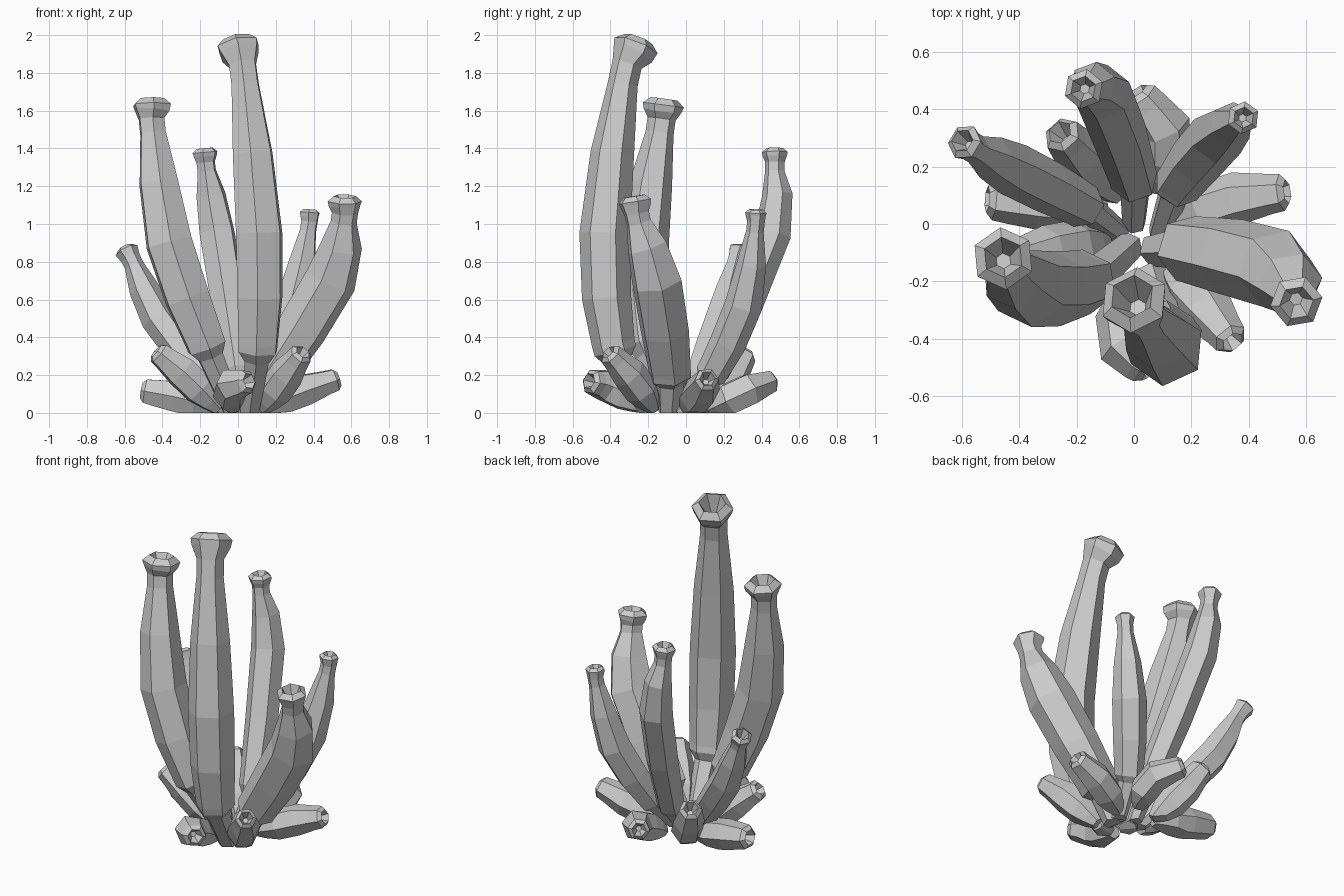
import bpy
import bmesh
import math
from mathutils import Vector

cube = bpy.data.objects.get("Cube")
if cube:
    bpy.data.objects.remove(cube, do_unlink=True)

stone = bpy.data.materials.new("pale grey stone")
stone.use_nodes = True
stone.diffuse_color = (0.6, 0.6, 0.6, 1)
stone.node_tree.nodes["Principled BSDF"].inputs["Base Color"].default_value = stone.diffuse_color

SIDES = 6


def sample(points, t):
    """Smooth curve through the points; point i sits at parameter i."""
    last = len(points) - 1
    i = min(int(t), last - 1)
    f = t - i
    p1, p2 = points[i], points[i + 1]
    p0 = points[i - 1] if i > 0 else p1 * 2 - p2
    p3 = points[i + 2] if i + 2 <= last else p2 * 2 - p1
    a, b = (p2 - p0) / 2, (p3 - p1) / 2
    return (p1 * (2 * f**3 - 3 * f**2 + 1) + a * (f**3 - 2 * f**2 + f)
            + p2 * (3 * f**2 - 2 * f**3) + b * (f**3 - f**2))


def build_tube(name, path, profile, mouth):
    """Hexagonal tube: profile rings are (parameter, radius), mouth is its rim radius."""
    points = [Vector(p) for p in path]
    last = len(points) - 1
    # Corners point sideways, so a flat side faces up along the lean
    axis = (points[-1] - points[0]).cross(Vector((0, 0, 1))).normalized()
    bm = bmesh.new()

    def ring(centre, tangent, radius):
        u = (axis - tangent * axis.dot(tangent)).normalized()
        v = tangent.cross(u)
        angles = [math.tau * k / SIDES for k in range(SIDES)]
        return [bm.verts.new(centre + (u * math.cos(a) + v * math.sin(a)) * radius)
                for a in angles]

    rings = []
    for t, radius in profile:
        before, after = sample(points, max(t - 0.1, 0)), sample(points, min(t + 0.1, last))
        tangent = (after - before).normalized()
        rings.append(ring(sample(points, t), tangent, radius))

    # Bevelled lip and funnel mouth
    tip = points[-1]
    for lift, scale in ((0.3, 0.65), (-0.6, 0.25)):
        rings.append(ring(tip + tangent * mouth * lift, tangent, mouth * scale))

    for low, high in zip(rings, rings[1:]):
        for k in range(SIDES):
            n = (k + 1) % SIDES
            bm.faces.new((low[k], low[n], high[n], high[k]))
    bm.faces.new(rings[0][::-1])
    bm.faces.new(rings[-1])

    # Flat underside on the ground
    geometry = bm.verts[:] + bm.edges[:] + bm.faces[:]
    bmesh.ops.bisect_plane(bm, geom=geometry, plane_co=(0, 0, 0),
                           plane_no=(0, 0, -1), clear_outer=True)
    bmesh.ops.holes_fill(bm, edges=[e for e in bm.edges if e.is_boundary], sides=0)
    bmesh.ops.recalc_face_normals(bm, faces=bm.faces)

    mesh = bpy.data.meshes.new(name)
    bm.to_mesh(mesh)
    bm.free()
    mesh.materials.append(stone)
    bpy.context.collection.objects.link(bpy.data.objects.new(name, mesh))


def tall_tube(name, belly, throat, mouth, *path):
    """Path runs base, collar, belly, throat, tip."""
    profile = [(0, belly * 0.42), (0.88, belly * 0.55), (1, belly * 0.84),
               (1.08, belly * 0.85), (1.5, belly * 0.97), (2, belly),
               (2.5, (belly + throat) * 0.54), (3, throat), (3.3, throat),
               (3.75, mouth * 0.93), (4, mouth)]
    build_tube(name, path, profile, mouth)


def stub_tube(name, mouth, *path):
    """Path runs base, middle, tip."""
    belly = 0.092
    profile = [(0, belly * 0.4), (0.25, belly * 0.7), (0.6, belly),
               (1.2, belly), (1.75, mouth * 1.1), (2, mouth)]
    build_tube(name, path, profile, mouth)


# Tall flared tubes
tall_tube("tallest_front_tube", 0.135, 0.08, 0.122, (0.06, -0.18, 0), (0.105, -0.375, 0.33),
          (0.112, -0.43, 0.95), (0.038, -0.335, 1.74), (0, -0.265, 1.945))
tall_tube("tall_right_tube", 0.135, 0.075, 0.11, (-0.02, -0.08, 0), (-0.165, -0.2, 0.35),
          (-0.365, -0.225, 0.9), (-0.45, -0.14, 1.48), (-0.455, -0.12, 1.63))
tall_tube("wide_left_tube", 0.14, 0.07, 0.092, (0.07, -0.09, 0), (0.18, -0.085, 0.2),
          (0.49, -0.155, 0.7), (0.56, -0.25, 1.01), (0.565, -0.27, 1.12))
tall_tube("back_tube", 0.1, 0.052, 0.07, (0, 0, 0), (0, 0.15, 0.22),
          (-0.11, 0.458, 0.95), (-0.165, 0.47, 1.28), (-0.175, 0.47, 1.38))
tall_tube("leaning_right_tube", 0.095, 0.052, 0.064, (-0.05, -0.03, 0), (-0.17, 0.06, 0.17),
          (-0.42, 0.19, 0.5), (-0.55, 0.26, 0.78), (-0.59, 0.285, 0.86))
tall_tube("back_left_tube", 0.1, 0.047, 0.057, (0.09, -0.03, 0), (0.15, 0.13, 0.2),
          (0.29, 0.305, 0.57), (0.37, 0.365, 0.96), (0.38, 0.37, 1.06))

# Short stubs spreading around the base
stub_tube("back_right_stub", 0.068, (-0.06, 0.1, 0), (-0.17, 0.22, 0.16), (-0.25, 0.31, 0.31))
stub_tube("right_stub", 0.072, (-0.1, 0.05, 0.03), (-0.3, 0.07, 0.08), (-0.49, 0.085, 0.115))
stub_tube("front_right_stub", 0.065, (-0.1, -0.06, 0.02), (-0.27, -0.09, 0.19), (-0.42, -0.12, 0.315))
stub_tube("left_stub", 0.065, (0.12, 0, 0.03), (0.32, 0.08, 0.11), (0.515, 0.11, 0.175))
stub_tube("front_left_stub", 0.063, (0.13, -0.17, 0.02), (0.24, -0.28, 0.18), (0.335, -0.4, 0.31))
stub_tube("front_stub", 0.068, (-0.02, -0.2, 0.03), (-0.045, -0.4, 0.135), (0.045, -0.5, 0.165))
stub_tube("back_stub", 0.065, (0.07, 0.12, 0.02), (0.12, 0.3, 0.11), (0.02, 0.445, 0.165))
